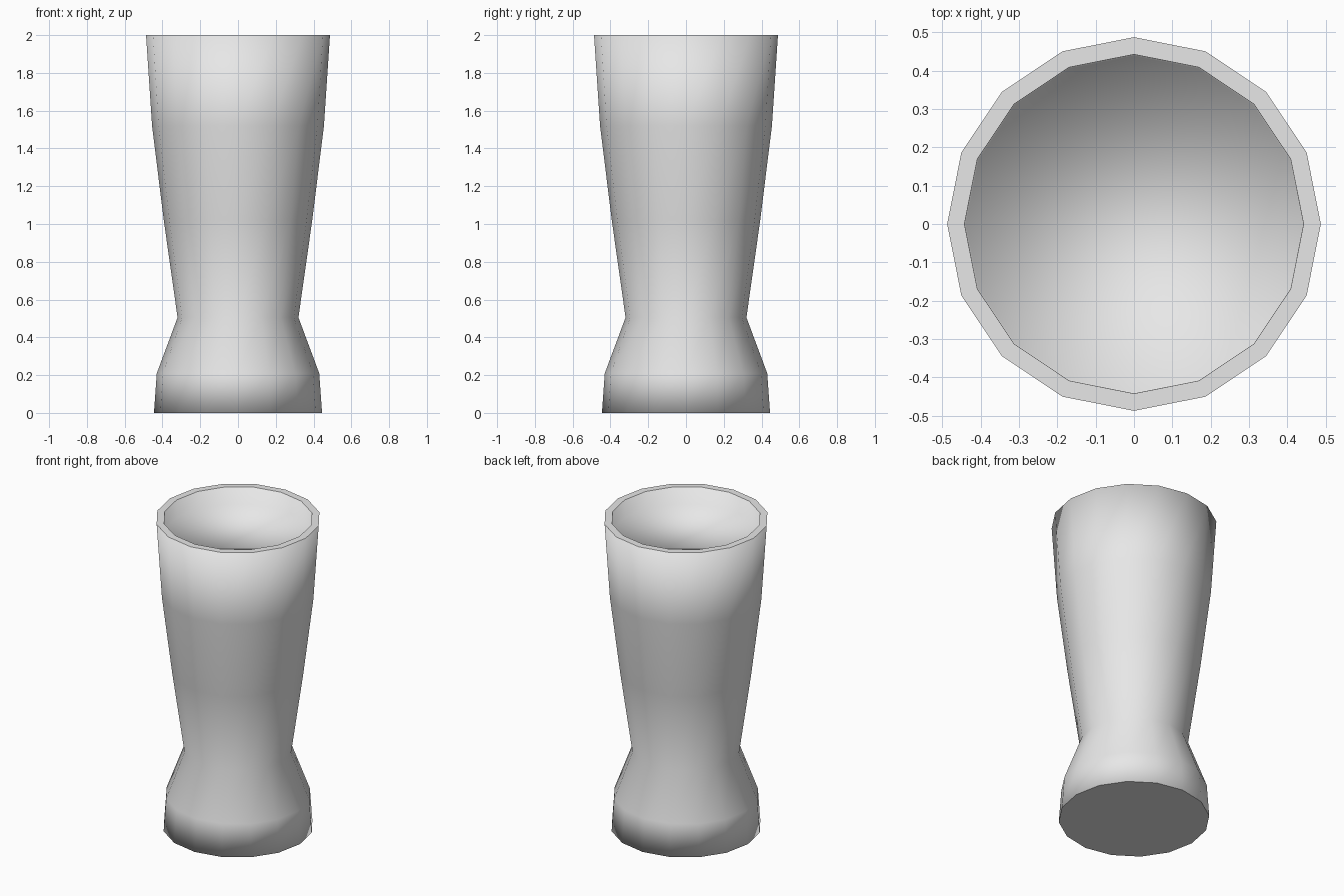
import bpy
import bmesh
from math import cos, sin, tau

SIDES = 16

# Remove the default cube
cube = bpy.data.objects.get("Cube")
if cube:
    bpy.data.objects.remove(cube, do_unlink=True)

# Radius and height of each ring, from the base up the outside and into the mouth
PROFILE = [
    (0.445, 0.0), (0.43, 0.21), (0.32, 0.505), (0.393, 1.02),
    (0.455, 1.52), (0.487, 2.0),
    (0.442, 2.0), (0.438, 1.89),
]
RIM = 5  # the band between rings 5 and 6 is the flat lip


def material(name, colour):
    mat = bpy.data.materials.new(name)
    mat.use_nodes = True
    mat.diffuse_color = colour
    mat.node_tree.nodes["Principled BSDF"].inputs["Base Color"].default_value = colour
    return mat


def ring(bm, radius, z):
    angles = [tau * i / SIDES for i in range(SIDES)]
    return [bm.verts.new((radius * cos(a), radius * sin(a), z)) for a in angles]


# Cup body: lofted rings, flat base and lip, recessed floor in the mouth
bm = bmesh.new()
rings = [ring(bm, r, z) for r, z in PROFILE]
bm.faces.new(rings[0][::-1])
for level, (low, high) in enumerate(zip(rings, rings[1:])):
    for i in range(SIDES):
        j = (i + 1) % SIDES
        face = bm.faces.new((low[i], low[j], high[j], high[i]))
        face.smooth = level != RIM
bm.faces.new(rings[-1]).smooth = True

mesh = bpy.data.meshes.new("cup_body")
bm.to_mesh(mesh)
bm.free()
mesh.update()

# Soft rounded shading on the walls and floor, flat shading on lip and base
normals = [None] * len(mesh.loops)
for poly in mesh.polygons:
    for loop in poly.loop_indices:
        vert = mesh.vertices[mesh.loops[loop].vertex_index]
        normals[loop] = tuple(vert.normal if poly.use_smooth else poly.normal)
for poly in mesh.polygons:
    poly.use_smooth = True
mesh.normals_split_custom_set(normals)

mesh.materials.append(material("light_grey", (0.8, 0.8, 0.8, 1.0)))
cup = bpy.data.objects.new("cup_body", mesh)
bpy.context.scene.collection.objects.link(cup)
